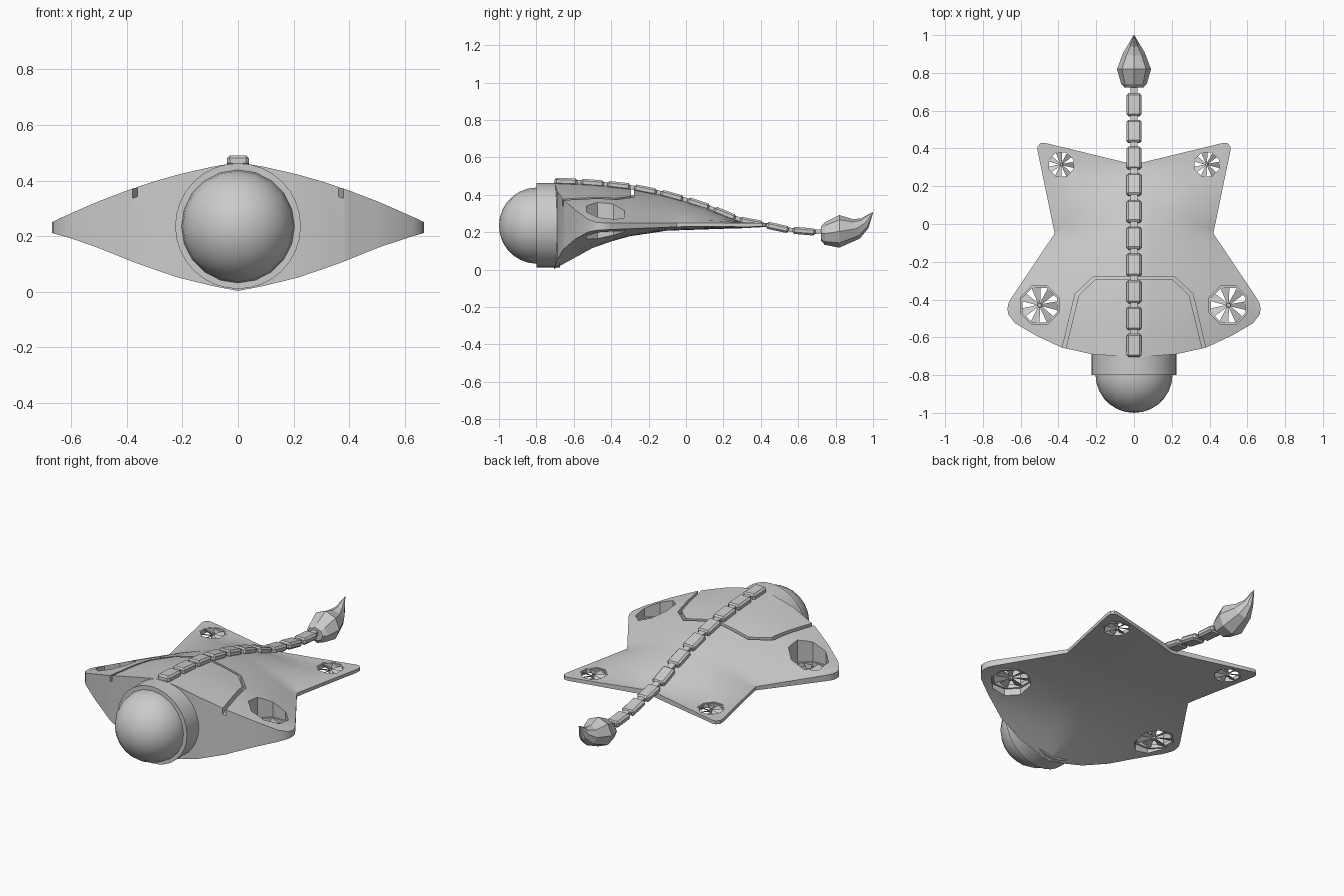
import bpy, bmesh, math
from mathutils import Vector, Matrix

if "Cube" in bpy.data.objects:
    bpy.data.objects.remove(bpy.data.objects["Cube"])


def lerp(table, v):
    if v <= table[0][0]:
        return table[0][1]
    for (a, p), (b, q) in zip(table, table[1:]):
        if v <= b:
            return p + (q - p) * (v - a) / (b - a)
    return table[-1][1]


TOP = [(-.7, .465), (-.5, .457), (-.3, .435), (-.1, .395), (.1, .335), (.2, .292), (.3, .253), (.45, .247)]
BOTTOM = [(-.71, 0), (-.6, .06), (-.5, .115), (-.4, .15), (-.3, .178), (-.1, .208), (.2, .218), (.45, .225)]
WIDTH = [(-.43, .67), (-.05, .42), (.43, .5)]


def falloff(x, y):
    t = min(1, abs(x) / lerp(WIDTH, y))
    return 1 - .45 * t - .55 * t * t


def top_z(x, y):
    return .25 + (lerp(TOP, y) - .25) * falloff(x, y)


def bottom_z(x, y):
    edge = lerp([(-.5, .21), (0, .23)], y)
    return edge + (lerp(BOTTOM, y) - edge) * falloff(x, y)


def finish(name, bm, smooth=None):
    bmesh.ops.recalc_face_normals(bm, faces=bm.faces)
    me = bpy.data.meshes.new(name)
    bm.to_mesh(me)
    bm.free()
    ob = bpy.data.objects.new(name, me)
    bpy.context.collection.objects.link(ob)
    if smooth:
        me.shade_smooth()
        me.set_sharp_from_angle(angle=math.radians(smooth))
    return ob


def loft(bm, rings, closed=False):
    """Skin rings of points; cap the ends unless the loft is closed."""
    vs = [[bm.verts.new(p) for p in r] for r in rings]
    pairs = list(zip(vs, vs[1:])) + ([(vs[-1], vs[0])] if closed else [])
    for a, b in pairs:
        for i in range(len(a)):
            j = (i + 1) % len(a)
            bm.faces.new((a[i], a[j], b[j], b[i]))
    if not closed:
        bm.faces.new(vs[0])
        bm.faces.new(vs[-1])


def subtract(ob, cutter):
    cutter.hide_render = True
    mod = ob.modifiers.new("cut", 'BOOLEAN')
    mod.operation = 'DIFFERENCE'
    mod.solver = 'EXACT'
    mod.object = cutter
    bpy.context.view_layer.objects.active = ob
    bpy.ops.object.modifier_apply(modifier=mod.name)
    bpy.data.objects.remove(cutter)


# Body: star outline, gridded, extruded and inflated
half = [(.22, -.69), (.38, -.655), (.52, -.59), (.63, -.525), (.665, -.48), (.67, -.45), (.665, -.42),
        (.645, -.385), (.42, -.05), (.51, .385), (.51, .41), (.495, .428), (.475, .43)]
outline = [(0, -.705)] + half + [(0, .315)] + [(-x, y) for x, y in reversed(half)]
bm = bmesh.new()
bm.faces.new([bm.verts.new((x, y, 0)) for x, y in outline])
bmesh.ops.triangulate(bm, faces=bm.faces)
for axis, count in ((0, 6), (1, 7)):
    for i in range(-count, count):
        co, no = Vector(), Vector()
        co[axis], no[axis] = i * .1, 1
        bmesh.ops.bisect_plane(bm, geom=bm.verts[:] + bm.edges[:] + bm.faces[:], dist=1e-5,
                               plane_co=co, plane_no=no)
low = bm.verts[:]
ext = bmesh.ops.extrude_face_region(bm, geom=bm.faces[:], use_keep_orig=True)
high = [g for g in ext["geom"] if isinstance(g, bmesh.types.BMVert)]
for v in low:
    v.co.z = bottom_z(v.co.x, v.co.y)
for v in high:
    v.co.z = top_z(v.co.x, v.co.y)
bmesh.ops.triangulate(bm, faces=bm.faces)
body = finish("body", bm, 30)

# Panel groove cut into the back
outer = [(.395, -.72), (.312, -.37), (.213, -.277)]
inner = [(.376, -.72), (.293, -.378), (.205, -.294)]


def dense_path(pts):
    pts = pts + [(-x, y) for x, y in reversed(pts)]
    out = [Vector(pts[0])]
    for a, b in zip(pts, pts[1:]):
        out += [Vector(a).lerp(Vector(b), k / 4) for k in range(1, 5)]
    return out


bm = bmesh.new()
loft(bm, [[(a.x, a.y, top_z(*a) - .035), (b.x, b.y, top_z(*b) - .035), (b.x, b.y, .6), (a.x, a.y, .6)]
          for a, b in zip(dense_path(outer), dense_path(inner))])
subtract(body, finish("groove_cutter", bm))


# Rotor ducts and fans
def octagon(x, y, r, z):
    return [(x + r * math.cos(math.pi * (k + .5) / 4), y + r * math.sin(math.pi * (k + .5) / 4), z)
            for k in range(8)]


FANS = [("front", .5, -.43, .11, .215), ("rear", .385, .315, .077, .237)]
for label, fx, fy, r, z in FANS:
    for side, s in (("right", 1), ("left", -1)):
        x = fx * s
        bm = bmesh.new()
        loft(bm, [octagon(x, fy, r, -.1), octagon(x, fy, r, .6)])
        subtract(body, finish("duct_cutter", bm))
        h = .012
        bm = bmesh.new()
        loft(bm, [octagon(x, fy, r * 1.01, z - h), octagon(x, fy, r * 1.01, z + h),
                  octagon(x, fy, r * .9, z + h), octagon(x, fy, r * .9, z - h)], closed=True)
        finish(f"{label}_rim_{side}", bm)
        bm = bmesh.new()
        bmesh.ops.create_cone(bm, cap_ends=True, segments=8, radius1=r * .14, radius2=r * .1, depth=.03,
                              matrix=Matrix.Translation((x, fy, z)))
        for k in range(7):
            rot = Matrix.Translation((x, fy, z)) @ Matrix.Rotation(k * math.tau / 7 * s, 4, 'Z')
            quad = [(.08, -.05, -.004), (.9, -.25, -.008), (.92, .2, .008), (.08, .05, .004)]
            loft(bm, [[rot @ Vector((r * px, r * py, pz + dz)) for px, py, pz in quad]
                      for dz in (-.002, .002)])
        finish(f"{label}_fan_{side}", bm)

# Head dome and collar
bm = bmesh.new()
bmesh.ops.create_uvsphere(bm, u_segments=20, v_segments=14, radius=.204,
                          matrix=Matrix.Translation((0, -.796, .235)) @ Matrix.Rotation(math.pi / 2, 4, 'X'))
finish("head_dome", bm, 60)
bm = bmesh.new()
bmesh.ops.create_cone(bm, cap_ends=True, segments=32, radius1=.226, radius2=.226, depth=.125,
                      matrix=Matrix.Translation((0, -.7375, .236)) @ Matrix.Rotation(math.pi / 2, 4, 'X'))
finish("head_collar", bm, 30)


# Spine plates and the links between them
def bar(name, a, b, width, height, bevel):
    d = b - a
    bm = bmesh.new()
    m = Matrix.Translation((a + b) / 2) @ Matrix.Rotation(math.atan2(d.z, d.y), 4, 'X')
    bmesh.ops.create_cube(bm, size=1, matrix=m @ Matrix.Diagonal((width, d.length, height, 1)))
    if bevel:
        bmesh.ops.bevel(bm, geom=bm.edges[:], offset=bevel, segments=1, affect='EDGES')
    return finish(name, bm)


def spine(y):
    if y < .33:
        return Vector((0, y, top_z(0, y) + .007))
    return Vector((0, y, lerp([(.33, .252), (.43, .238), (.55, .212), (.69, .2), (.78, .205)], y)))


centres = [-.642 + i * .1415 for i in range(10)]
for i, y in enumerate(centres):
    d = (spine(y + .06) - spine(y - .06)).normalized()
    mid = (spine(y + .06) + spine(y - .06)) / 2
    bar(f"spine_plate_{i + 1}", mid - d * .061, mid + d * .061, .078, .038, .01)
    bar(f"spine_link_{i + 1}", spine(y + .04), spine(y + .11), .038, .022, 0)

# Tail tip: faceted bulb drawn out into an upward hook
rings = [(.722, .192, .05, .038), (.742, .192, .068, .06), (.82, .204, .09, .087), (.91, .218, .056, .052),
         (.955, .247, .028, .026), (1.0, .305, .002, .003)]
bm = bmesh.new()
loft(bm, [[(rx * math.sin(k * math.pi / 4), y - (.02 if y > .9 and y < 1 else 0) * math.cos(k * math.pi / 4),
            z + rz * math.cos(k * math.pi / 4)) for k in range(8)] for y, z, rx, rz in rings])
finish("tail_tip", bm)
